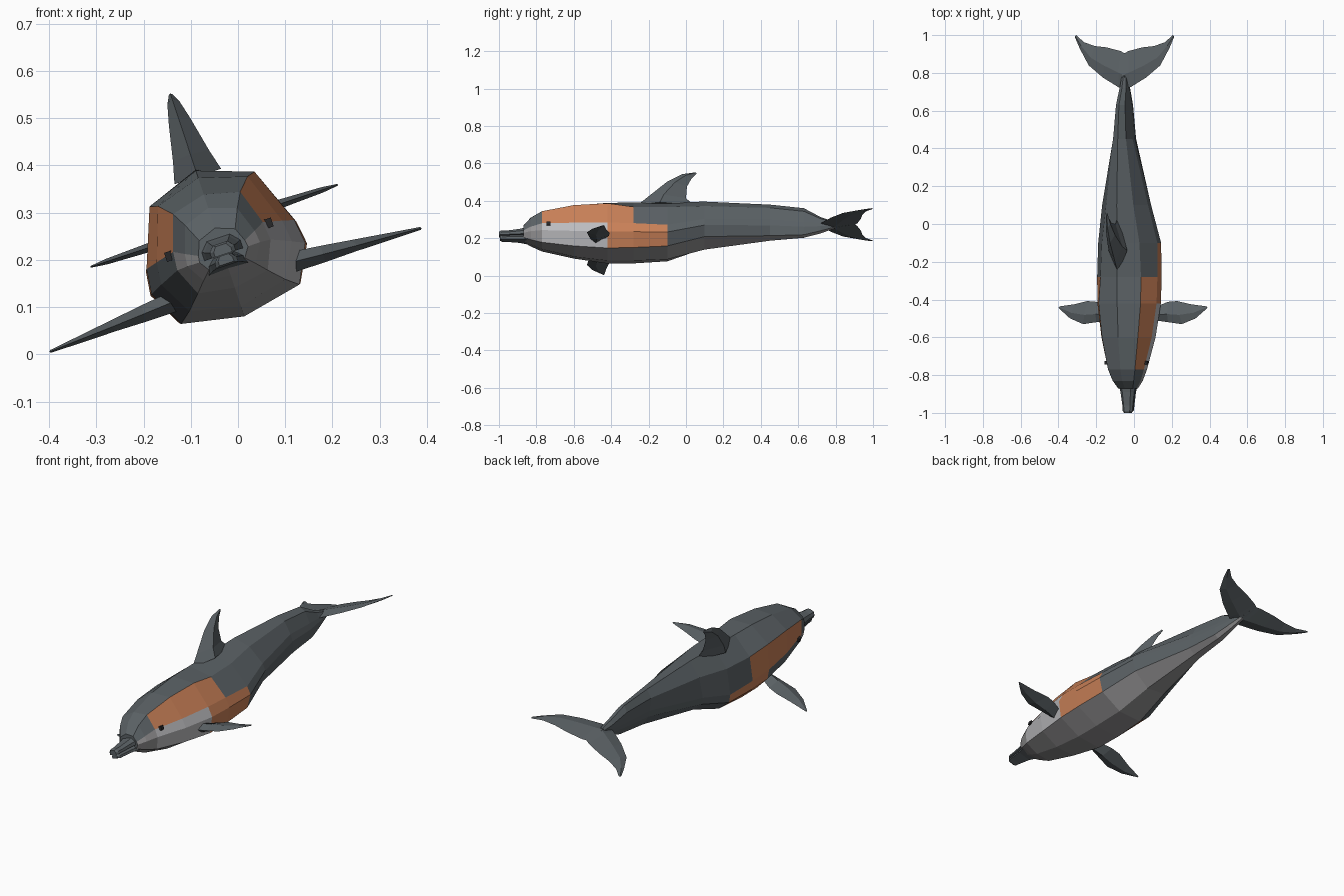
import bpy, bmesh, math
from mathutils import Matrix, Vector

# The whole animal is banked about its long axis
BANK = Matrix.Translation((-0.033, 0, 0.22)) @ Matrix.Rotation(-math.radians(18.4), 4, 'Y')


def material(name, rgb):
    m = bpy.data.materials.new(name)
    m.diffuse_color = (*rgb, 1)
    return m


SLATE = material("slate_grey", (0.105, 0.122, 0.132))
ORANGE = material("orange", (0.58, 0.215, 0.095))
PALE = material("pale_grey", (0.50, 0.50, 0.52))
BELLY = material("belly_grey", (0.31, 0.305, 0.31))
BLACK = material("eye_black", (0.02, 0.02, 0.022))


def loft(name, rings, mats, rule=None):
    """Skin a list of equal-length rings, cap the ends, then bank the result."""
    bm = bmesh.new()
    vs = [[bm.verts.new(p) for p in r] for r in rings]
    n = len(vs[0])
    for i in range(len(vs) - 1):
        for j in range(n):
            k = (j + 1) % n
            f = bm.faces.new((vs[i][j], vs[i][k], vs[i + 1][k], vs[i + 1][j]))
            if rule:
                f.material_index = rule(i, j)
    bm.faces.new(vs[0])
    bm.faces.new(vs[-1])
    bmesh.ops.recalc_face_normals(bm, faces=bm.faces)
    bm.transform(BANK)
    me = bpy.data.meshes.new(name)
    bm.to_mesh(me)
    bm.free()
    for m in mats:
        me.materials.append(m)
    ob = bpy.data.objects.new(name, me)
    bpy.context.collection.objects.link(ob)
    return ob


# Body stations: y, back height, shoulder (u, w), flank (u, w), belly edge (u, w), keel height
STATIONS = [
    (-0.87, 0.050, 0.040, 0.035, 0.052, 0.005, 0.040, -0.030, -0.036),
    (-0.83, 0.095, 0.058, 0.075, 0.078, 0.018, 0.058, -0.048, -0.056),
    (-0.77, 0.125, 0.075, 0.106, 0.100, 0.030, 0.078, -0.070, -0.083),
    (-0.60, 0.162, 0.100, 0.132, 0.140, 0.020, 0.107, -0.100, -0.125),
    (-0.42, 0.178, 0.117, 0.137, 0.165, 0.013, 0.132, -0.120, -0.147),
    (-0.28, 0.180, 0.113, 0.118, 0.168, 0.008, 0.135, -0.118, -0.147),
    (-0.10, 0.181, 0.105, 0.120, 0.165, 0.000, 0.130, -0.108, -0.140),
    (0.10, 0.185, 0.076, 0.135, 0.128, 0.045, 0.100, -0.045, -0.085),
    (0.45, 0.168, 0.036, 0.138, 0.050, 0.070, 0.040, -0.020, -0.035),
    (0.63, 0.148, 0.025, 0.122, 0.033, 0.060, 0.026, -0.010, -0.018),
    (0.72, 0.098, 0.018, 0.083, 0.023, 0.055, 0.018, 0.015, 0.006),
    (0.80, 0.068, 0.010, 0.062, 0.014, 0.052, 0.010, 0.040, 0.036),
]


def body_ring(s):
    y, top, bu, bw, cu, cw, eu, ew, keel = s
    side = [(bu, bw), (cu, cw), (max(cu, eu) * 1.04, cw + (ew - cw) * 0.4), (eu, ew)]
    pts = [(0, top)] + side + [(0, keel)] + [(-u, w) for u, w in reversed(side)]
    return [(u, y, w) for u, w in pts]


def body_colour(i, j):
    left = j >= 5
    row = 9 - j if left else j          # 0 back ... 4 underside
    if row == 4:
        return 3
    if row == 1 and 2 <= i < 5:
        return 1
    if row in (2, 3):
        if i < 2:
            return 3
        if i < 4:
            return 0 if left else 2
        if i < 6:
            return 1
    return 0


loft("body", [body_ring(s) for s in STATIONS], [SLATE, ORANGE, PALE, BELLY], body_colour)


# Beak: two tapering jaws
def jaw(name, low, high, sections):
    rings = []
    for y, u, grow in sections:
        lo, hi = low - grow * (low < -0.02), high + grow * (high > 0)
        rings.append([(-u, y, lo), (u, y, lo), (u, y, (lo + hi) / 2), (u * 0.6, y, hi),
                      (-u * 0.6, y, hi), (-u, y, (lo + hi) / 2)])
    loft(name, rings, [SLATE])


jaw("upper_jaw", -0.009, 0.016, [(-0.82, 0.055, 0.022), (-0.89, 0.038, 0.008),
                                 (-0.96, 0.029, 0.0), (-0.99, 0.027, 0.0), (-1.0, 0.019, -0.004)])
jaw("lower_jaw", -0.033, -0.010, [(-0.82, 0.050, 0.012), (-0.89, 0.034, 0.003),
                                  (-0.96, 0.026, 0.0), (-0.985, 0.024, 0.0), (-0.995, 0.016, -0.004)])


# Fins: diamond sections between a leading and a trailing edge
def blade(name, sections, thick_axis):
    rings = []
    for lead, trail, t in sections:
        a, b = Vector(lead), Vector(trail)
        mid, off = a.lerp(b, 0.4), Vector(thick_axis) * t
        rings.append([a, mid + off, b, mid - off])
    loft(name, rings, [SLATE])


blade("dorsal_fin", [
    ((0, -0.26, 0.165), (0, 0.04, 0.165), 0.052),
    ((0, -0.20, 0.215), (0, 0.00, 0.205), 0.040),
    ((0, -0.10, 0.298), (0, 0.005, 0.270), 0.024),
    ((0, -0.02, 0.340), (0, 0.03, 0.315), 0.013),
    ((0, 0.05, 0.350), (0, 0.058, 0.344), 0.004)], (1, 0, 0))

for side, s in (("right", 1), ("left", -1)):
    blade(side + "_flipper", [
        ((s * 0.130, -0.51, -0.070), (s * 0.130, -0.44, -0.070), 0.022),
        ((s * 0.200, -0.52, -0.075), (s * 0.200, -0.412, -0.073), 0.018),
        ((s * 0.275, -0.53, -0.080), (s * 0.250, -0.408, -0.075), 0.013),
        ((s * 0.350, -0.50, -0.084), (s * 0.325, -0.425, -0.082), 0.008),
        ((s * 0.415, -0.445, -0.088), (s * 0.410, -0.436, -0.088), 0.003)], (0, 0, 1))
    blade(side + "_fluke", [
        ((s * -0.008, 0.71, 0.055), (s * -0.006, 0.90, 0.055), 0.020),
        ((s * 0.035, 0.725, 0.055), (s * 0.020, 0.915, 0.055), 0.016),
        ((s * 0.120, 0.775, 0.055), (s * 0.100, 0.935, 0.055), 0.011),
        ((s * 0.200, 0.840, 0.055), (s * 0.165, 0.942, 0.055), 0.008),
        ((s * 0.250, 0.930, 0.055), (s * 0.225, 0.962, 0.055), 0.006),
        ((s * 0.277, 0.990, 0.055), (s * 0.270, 1.000, 0.055), 0.002)], (0, 0, 1))
    # Eye: small block set into the cheek
    r = 0.010
    loft(side + "_eye", [[(x, -0.735 + dy, 0.024 + dz) for dy, dz in
                          ((-r, -r), (r, -r), (r, r), (-r, r))]
                         for x in (s * 0.095, s * 0.119)], [BLACK])
